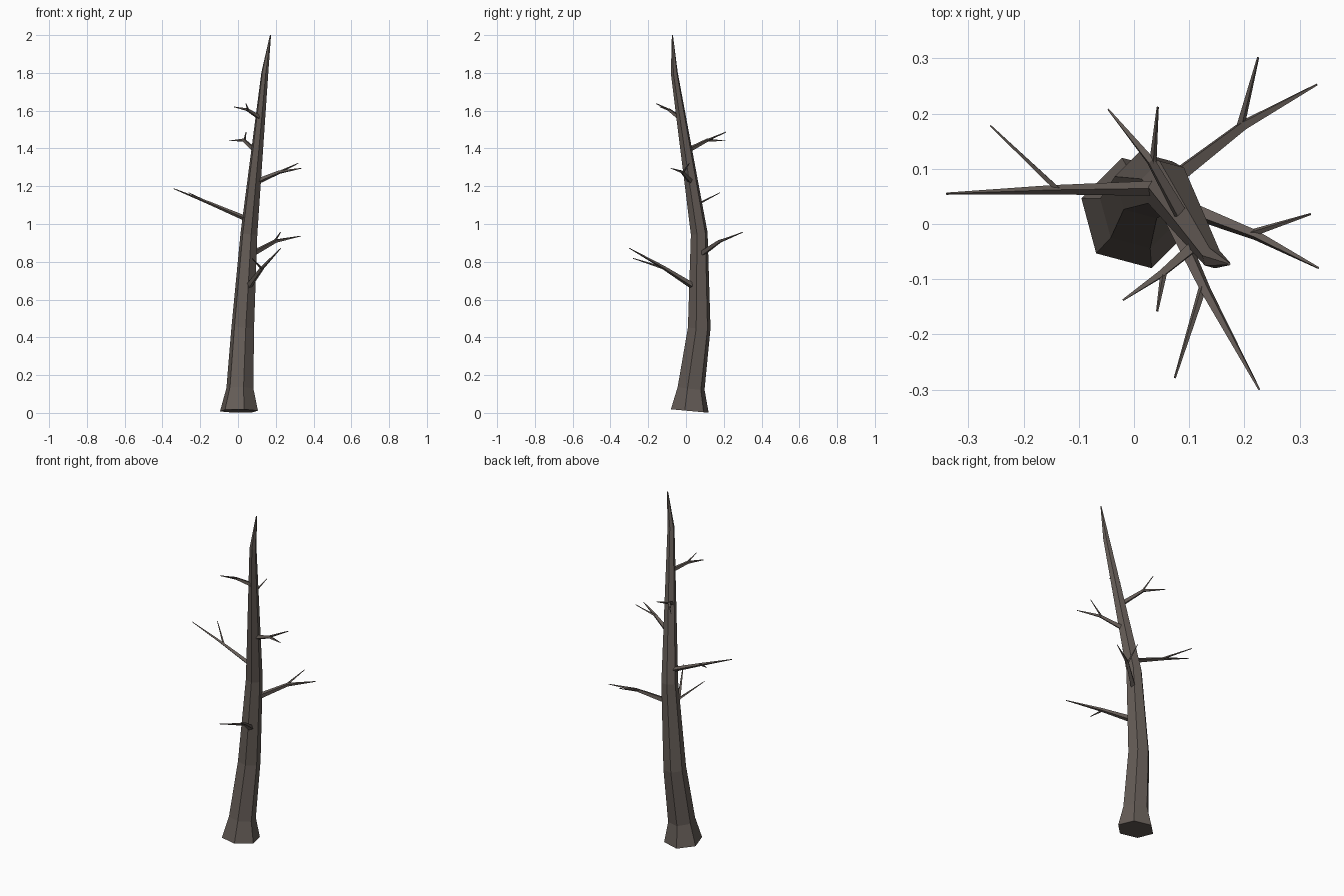
import bpy, bmesh, math
from mathutils import Vector

if "Cube" in bpy.data.objects:
    bpy.data.objects.remove(bpy.data.objects["Cube"])

bark = bpy.data.materials.new("dark_bark")
bark.diffuse_color = (0.13, 0.108, 0.095, 1)
bark.use_nodes = True
bark.node_tree.nodes["Principled BSDF"].inputs["Base Color"].default_value = bark.diffuse_color


def tube(name, pts, radii, sides, turn=0.0, first_dir=None):
    """Faceted tapering tube along a path, closed at both ends."""
    pts = [Vector(p) for p in pts]
    bm = bmesh.new()
    rings = []
    for i, (p, r) in enumerate(zip(pts, radii)):
        a, b = pts[max(i - 1, 0)], pts[min(i + 1, len(pts) - 1)]
        d = Vector(first_dir) if (i == 0 and first_dir) else b - a
        q = Vector((0, 0, 1)).rotation_difference(d.normalized())
        ring = []
        for k in range(sides):
            t = turn + 2 * math.pi * k / sides
            ring.append(bm.verts.new(p + q @ Vector((r * math.cos(t), r * math.sin(t), 0))))
        rings.append(ring)
    for lo, hi in zip(rings, rings[1:]):
        for k in range(sides):
            n = (k + 1) % sides
            bm.faces.new((lo[k], lo[n], hi[n], hi[k]))
    bm.faces.new(rings[0][::-1])
    bm.faces.new(rings[-1])
    bmesh.ops.recalc_face_normals(bm, faces=bm.faces)
    me = bpy.data.meshes.new(name)
    bm.to_mesh(me)
    bm.free()
    me.materials.append(bark)
    ob = bpy.data.objects.new(name, me)
    bpy.context.collection.objects.link(ob)
    return ob


# Leaning six-sided trunk with flared foot
tube("trunk",
     [(0.005, 0.02, 0.01), (0.01, 0.027, 0.13), (0.025, 0.07, 0.45),
      (0.058, 0.07, 0.95), (0.142, -0.062, 1.80), (0.172, -0.072, 2.0)],
     [0.104, 0.074, 0.062, 0.046, 0.019, 0.003], 6, math.radians(45), (0, 0.09, 1))

# Branches: root, fork, main tip, twig tip, root radius
branches = [
    ((0.06, 0.03, 0.675), (0.13, -0.12, 0.77), (0.227, -0.30, 0.872), (0.074, -0.279, 0.818), 0.017),
    ((0.07, 0.08, 0.84), (0.20, 0.18, 0.91), (0.332, 0.253, 0.936), (0.225, 0.302, 0.957), 0.017),
    ((0.05, 0.065, 1.025), (-0.15, 0.062, 1.11), (-0.34, 0.055, 1.187), (-0.26, 0.178, 1.165), 0.014),
    ((0.09, 0.03, 1.22), (0.22, -0.02, 1.275), (0.335, -0.08, 1.295), (0.32, 0.018, 1.322), 0.016),
    ((0.095, 0.0, 1.385), (0.03, 0.115, 1.445), (-0.047, 0.208, 1.44), (0.043, 0.212, 1.487), 0.015),
    ((0.12, -0.03, 1.56), (0.05, -0.09, 1.605), (-0.02, -0.138, 1.62), (0.042, -0.158, 1.638), 0.014),
]
for i, (root, fork, tip, twig, r) in enumerate(branches, 1):
    tube(f"branch_{i}", [root, fork, tip], [r, r * 0.6, 0.002], 4)
    start = Vector(fork).lerp(Vector(root), 0.06)
    tube(f"twig_{i}", [start, twig], [r * 0.45, 0.002], 4)
